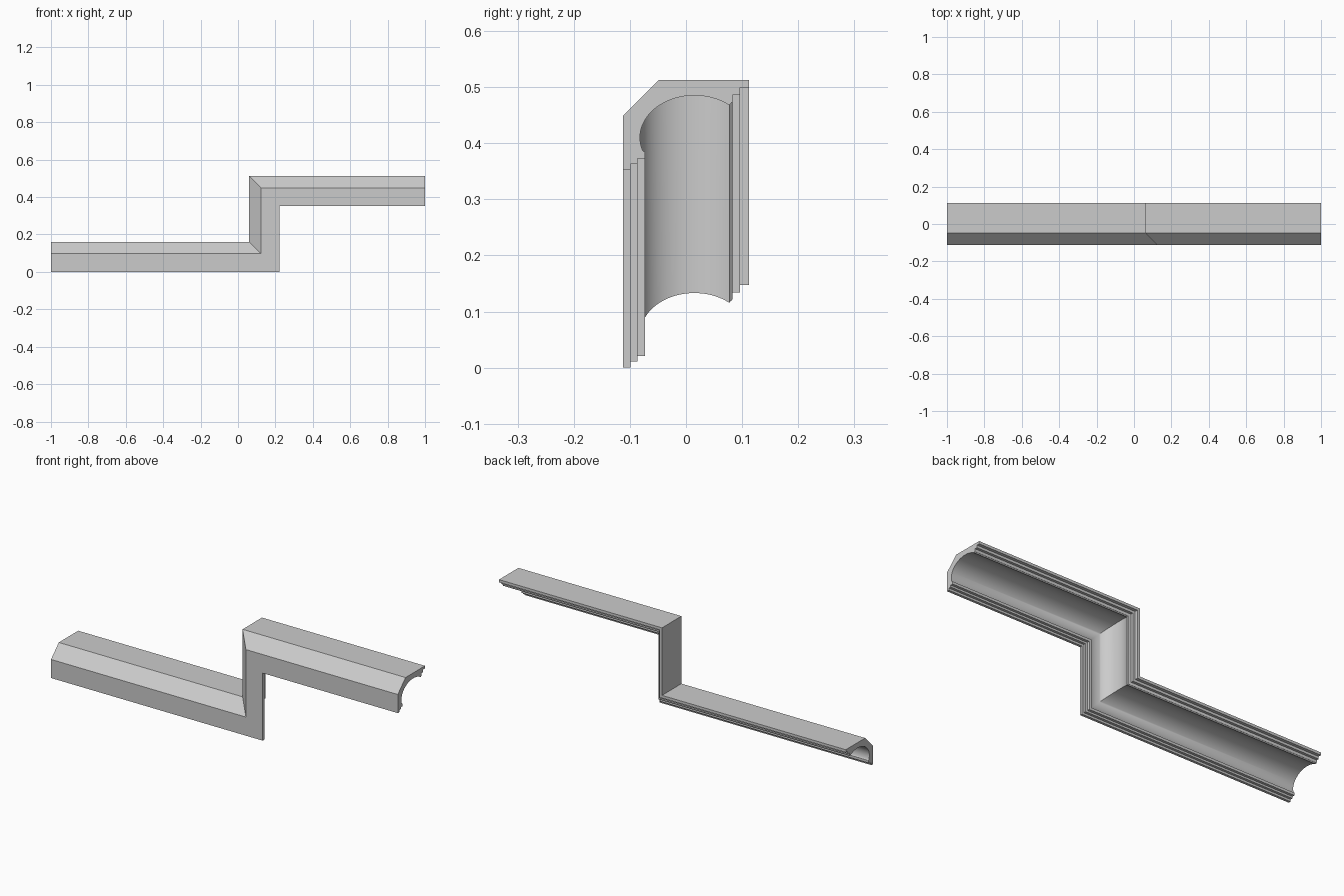
import bpy, bmesh, math

if "Cube" in bpy.data.objects:
    bpy.data.objects.remove(bpy.data.objects["Cube"])

# Cross-section as (y, z) at the upper right end
TOP, RISE, RISER_X = 0.513, 0.353, 0.06

# plain outer back of the moulding, then the rear steps
profile = [(-0.112, 0.352), (-0.112, 0.449), (-0.048, TOP), (0.112, TOP),
           (0.112, 0.499), (0.0965, 0.499), (0.0965, 0.486), (0.083, 0.486)]
# small rounded bead at the rear edge of the cove
profile += [(0.083, 0.475), (0.0815, 0.472), (0.079, 0.4705)]
# elliptical cove
for i in range(33):
    t = math.radians(50 + (198 - 50) * i / 32)
    profile.append((0.015 + 0.097 * math.cos(t), 0.410 + 0.075 * math.sin(t)))
# rounded front edge of the cove and front steps
profile += [(-0.0755, 0.385), (-0.0735, 0.3865), (-0.0735, 0.373),
            (-0.0865, 0.373), (-0.0865, 0.363), (-0.099, 0.363), (-0.099, 0.352)]


def stations(y, z):
    """Mitred path of one profile point: lower run, riser, upper run."""
    d = TOP - z
    low, x = z - RISE + 0.001, RISER_X + d
    return [(-1, y, low), (x, y, low), (x, y, z), (1, y, z)]


bm = bmesh.new()
rows = [[bm.verts.new(p) for p in stations(y, z)] for y, z in profile]
n = len(rows)
for i in range(n):
    a, b = rows[i], rows[(i + 1) % n]
    for s in range(3):
        bm.faces.new((a[s], a[s + 1], b[s + 1], b[s]))
# end caps
bm.faces.new([r[0] for r in rows])
bm.faces.new([r[3] for r in reversed(rows)])
bmesh.ops.recalc_face_normals(bm, faces=bm.faces)

mesh = bpy.data.meshes.new("stepped_cove_moulding")
bm.to_mesh(mesh)
bm.free()
moulding = bpy.data.objects.new("stepped_cove_moulding", mesh)
bpy.context.collection.objects.link(moulding)
bpy.context.view_layer.objects.active = moulding
moulding.select_set(True)
bpy.ops.object.shade_smooth_by_angle(angle=math.radians(30))
